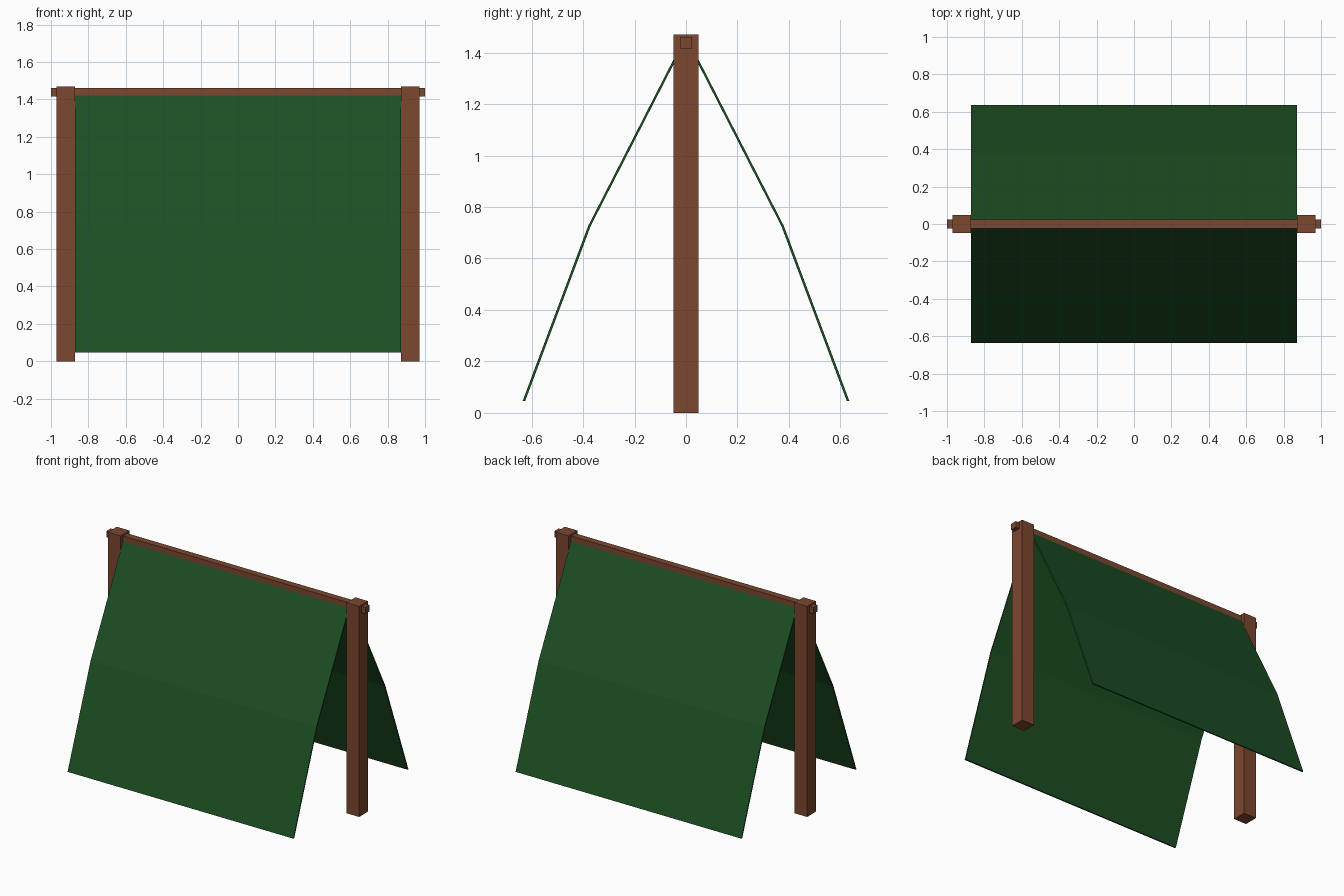
import bpy, bmesh

if "Cube" in bpy.data.objects:
    bpy.data.objects.remove(bpy.data.objects["Cube"])


def material(name, rgb):
    m = bpy.data.materials.new(name)
    m.diffuse_color = (*rgb, 1.0)
    m.use_nodes = True
    m.node_tree.nodes["Principled BSDF"].inputs["Base Color"].default_value = m.diffuse_color
    return m


WOOD = material("wood", (0.20, 0.063, 0.029))
CANVAS = material("canvas", (0.012, 0.078, 0.017))


def prism(name, profile, x0, x1, mat):
    """Extrude a closed (y, z) profile from x0 to x1."""
    bm = bmesh.new()
    face = bm.faces.new([bm.verts.new((x0, y, z)) for y, z in profile])
    ext = bmesh.ops.extrude_face_region(bm, geom=[face])
    moved = [v for v in ext["geom"] if isinstance(v, bmesh.types.BMVert)]
    bmesh.ops.translate(bm, verts=moved, vec=(x1 - x0, 0, 0))
    bmesh.ops.recalc_face_normals(bm, faces=bm.faces)
    mesh = bpy.data.meshes.new(name)
    bm.to_mesh(mesh)
    bm.free()
    mesh.materials.append(mat)
    obj = bpy.data.objects.new(name, mesh)
    bpy.context.collection.objects.link(obj)
    return obj


def rect(half_y, z0, z1):
    return [(-half_y, z0), (half_y, z0), (half_y, z1), (-half_y, z1)]


# upright posts at each end
prism("left_post", rect(0.049, 0, 1.47), -0.97, -0.872, WOOD)
prism("right_post", rect(0.049, 0, 1.47), 0.872, 0.97, WOOD)

# ridge pole running through the posts
prism("ridge_pole", rect(0.0235, 1.416, 1.46), -1.0, 1.0, WOOD)

# thin canvas sides, each folded once halfway down
FOLD = [(0.012, 1.435), (0.375, 0.727), (0.63, 0.046)]
T = 0.005
for name, s in (("front_canvas", -1), ("back_canvas", 1)):
    outer = [(s * (y + T), z) for y, z in FOLD]
    inner = [(s * (y - T), z) for y, z in reversed(FOLD)]
    prism(name, outer + inner, -0.872, 0.872, CANVAS)
